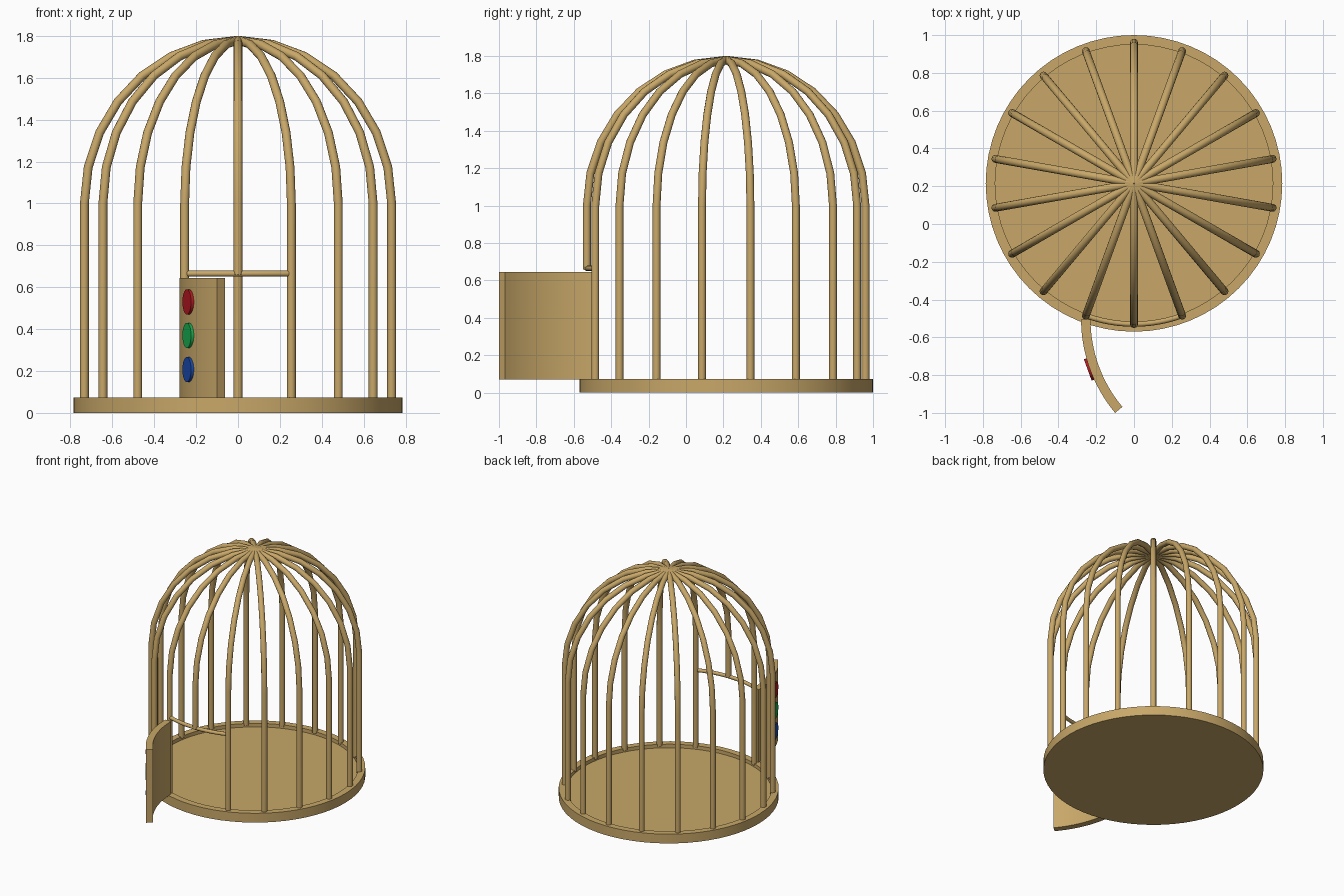
import bpy, bmesh, math
from mathutils import Matrix

if "Cube" in bpy.data.objects:
    bpy.data.objects.remove(bpy.data.objects["Cube"])

CY, R, BAR = 0.215, 0.745, 0.021


def material(name, rgb):
    m = bpy.data.materials.new(name)
    m.diffuse_color = (*rgb, 1)
    m.use_nodes = True
    m.node_tree.nodes["Principled BSDF"].inputs["Base Color"].default_value = m.diffuse_color
    return m


TAN = material("tan wood", (0.58, 0.39, 0.14))
RED = material("red", (0.45, 0.01, 0.015))
GREEN = material("green", (0.01, 0.42, 0.08))
BLUE = material("blue", (0.01, 0.07, 0.42))


def finish(name, bm, mat):
    bmesh.ops.recalc_face_normals(bm, faces=bm.faces)
    me = bpy.data.meshes.new(name)
    bm.to_mesh(me)
    bm.free()
    me.materials.append(mat)
    ob = bpy.data.objects.new(name, me)
    bpy.context.collection.objects.link(ob)
    bpy.ops.object.select_all(action='DESELECT')
    ob.select_set(True)
    bpy.context.view_layer.objects.active = ob
    bpy.ops.object.shade_smooth_by_angle(angle=math.radians(35))
    return ob


def tube(name, paths, radius, mat):
    """Round rods swept along polylines."""
    cu = bpy.data.curves.new(name, 'CURVE')
    cu.dimensions = '3D'
    cu.bevel_depth = radius
    cu.bevel_resolution = 4
    cu.use_fill_caps = True
    for pts in paths:
        sp = cu.splines.new('POLY')
        sp.points.add(len(pts) - 1)
        for p, co in zip(sp.points, pts):
            p.co = (*co, 1)
    cu.materials.append(mat)
    ob = bpy.data.objects.new(name, cu)
    bpy.context.collection.objects.link(ob)
    bpy.ops.object.select_all(action='DESELECT')
    ob.select_set(True)
    bpy.context.view_layer.objects.active = ob
    bpy.ops.object.convert(target='MESH')
    bpy.ops.object.shade_smooth_by_angle(angle=math.radians(35))


# Base tray: lathed profile with a raised rim around a recessed floor
bm = bmesh.new()
profile = [(0, 0), (0.785, 0), (0.785, 0.073), (0.735, 0.073), (0.735, 0.045), (0, 0.045)]
vs = [bm.verts.new((r, 0, z)) for r, z in profile]
edges = [bm.edges.new(e) for e in zip(vs, vs[1:])]
bmesh.ops.spin(bm, geom=vs + edges, cent=(0, 0, 0), axis=(0, 0, 1),
               angle=math.tau, steps=64, use_duplicate=False)
bmesh.ops.remove_doubles(bm, verts=bm.verts, dist=1e-4)
bmesh.ops.translate(bm, verts=bm.verts, vec=(0, CY, 0))
finish("base_tray", bm, TAN)


# Eighteen bars bending into a dome; the front one stops above the doorway
def bar_path(i):
    a = math.radians(20 * i)
    prof = [(R, 0.66 if i == 0 else 0.06)]
    prof += [(R * math.cos(t), 1 + 0.78 * math.sin(t))
             for t in (math.pi / 2 * k / 7 for k in range(8))]
    return [(r * math.sin(a), CY - r * math.cos(a), z) for r, z in prof]


tube("cage_bars", [bar_path(i) for i in range(18)], BAR, TAN)

# Curved rod over the doorway
lintel = [math.radians(-20 + 40 * k / 12) for k in range(13)]
tube("door_lintel", [[(R * math.sin(a), CY - R * math.cos(a), 0.665) for a in lintel]],
     0.014, TAN)

# Open door: curved panel swung out about the left bar
DX, DY = 0.49, -0.505
bm = bmesh.new()
rings = []
for k in range(17):
    a = math.radians(180 + 40 * k / 16)
    rings.append([bm.verts.new((DX + r * math.cos(a), DY + r * math.sin(a), z))
                  for r, z in ((0.72, 0.07), (0.77, 0.07), (0.77, 0.645), (0.72, 0.645))])
for p, q in zip(rings, rings[1:]):
    for j in range(4):
        bm.faces.new((p[j], p[(j + 1) % 4], q[(j + 1) % 4], q[j]))
bm.faces.new(rings[0])
bm.faces.new(rings[-1])
finish("door_panel", bm, TAN)

# Three coloured buttons on the outside of the door
a = math.radians(200)
for name, z, mat in (("red_button", 0.53, RED), ("green_button", 0.37, GREEN),
                     ("blue_button", 0.207, BLUE)):
    bm = bmesh.new()
    pos = (DX + 0.773 * math.cos(a), DY + 0.773 * math.sin(a), z)
    mtx = (Matrix.Translation(pos) @ Matrix.Rotation(a, 4, 'Z')
           @ Matrix.Rotation(math.pi / 2, 4, 'Y'))
    bmesh.ops.create_cone(bm, cap_ends=True, segments=32, radius1=0.06, radius2=0.06,
                          depth=0.018, matrix=mtx)
    finish(name, bm, mat)
